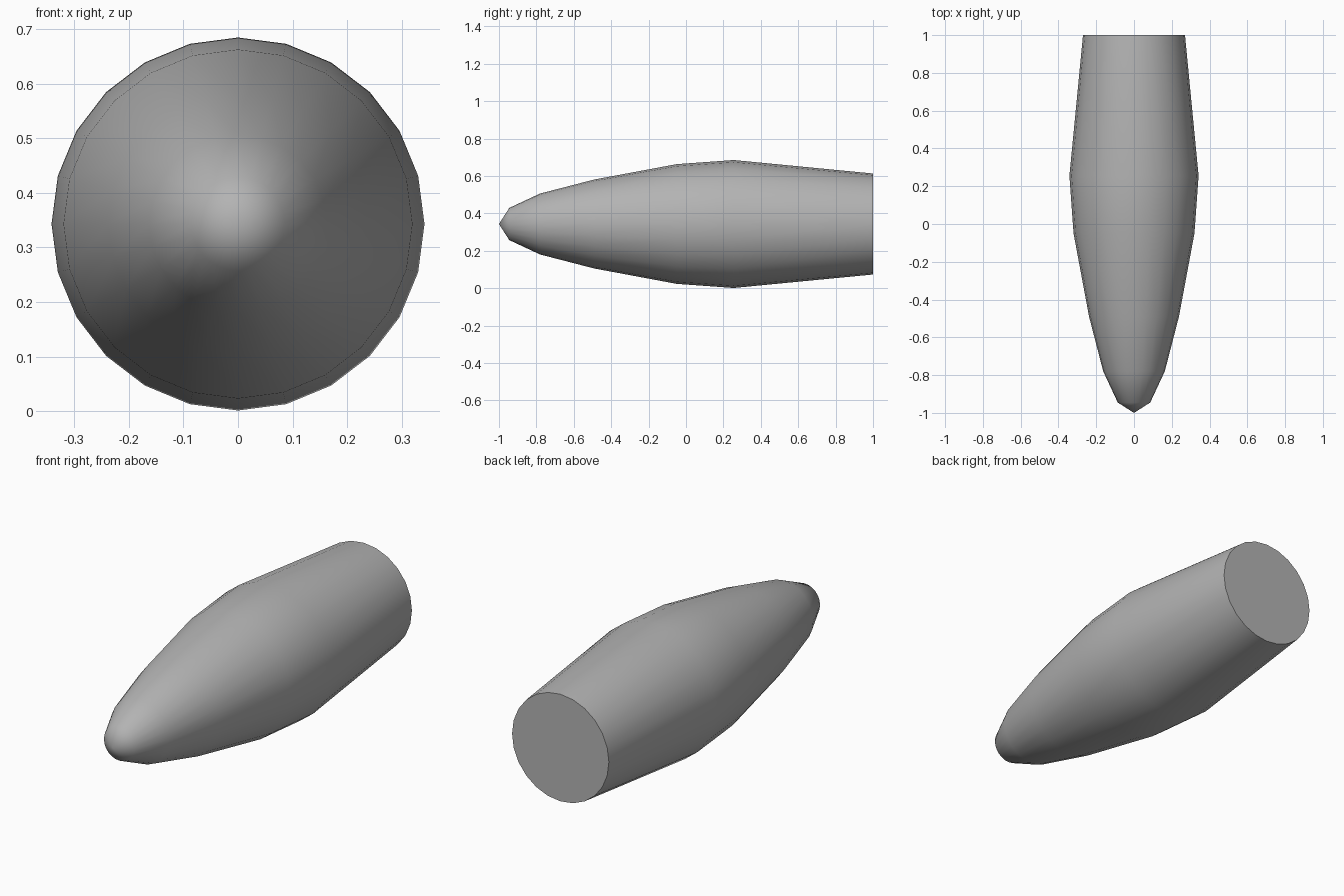
import bpy, bmesh, math

if "Cube" in bpy.data.objects:
    bpy.data.objects.remove(bpy.data.objects["Cube"])

SIDES = 24
CENTRE_Z = 0.343
# (y, radius) rings from behind the pointed nose to the flat back end
PROFILE = [(-0.945, 0.086), (-0.78, 0.163), (-0.49, 0.238),
           (-0.05, 0.32), (0.255, 0.342), (1.0, 0.27)]

bm = bmesh.new()


def ring(y, r):
    step = 2 * math.pi / SIDES
    return [bm.verts.new((r * math.cos(i * step), y, CENTRE_Z + r * math.sin(i * step)))
            for i in range(SIDES)]


# Tapered body: nose fan, bands of quads, flat back cap
tip = bm.verts.new((0, -1.0, CENTRE_Z))
rings = [ring(y, r) for y, r in PROFILE]
for i in range(SIDES):
    j = (i + 1) % SIDES
    bm.faces.new((tip, rings[0][i], rings[0][j]))
    for a, b in zip(rings, rings[1:]):
        bm.faces.new((a[i], b[i], b[j], a[j]))
bm.faces.new(rings[-1])
bmesh.ops.recalc_face_normals(bm, faces=bm.faces)

mesh = bpy.data.meshes.new("tapered_body")
bm.to_mesh(mesh)
bm.free()
body = bpy.data.objects.new("tapered_body", mesh)
bpy.context.collection.objects.link(body)

# Darker grey skin
grey = bpy.data.materials.new("dark_grey")
grey.diffuse_color = (0.45, 0.45, 0.45, 1)
grey.use_nodes = True
grey.node_tree.nodes["Principled BSDF"].inputs["Base Color"].default_value = grey.diffuse_color
mesh.materials.append(grey)

# Smooth skin with a crisp rim at the back
bpy.context.view_layer.objects.active = body
body.select_set(True)
bpy.ops.object.shade_smooth_by_angle(angle=math.radians(50))
